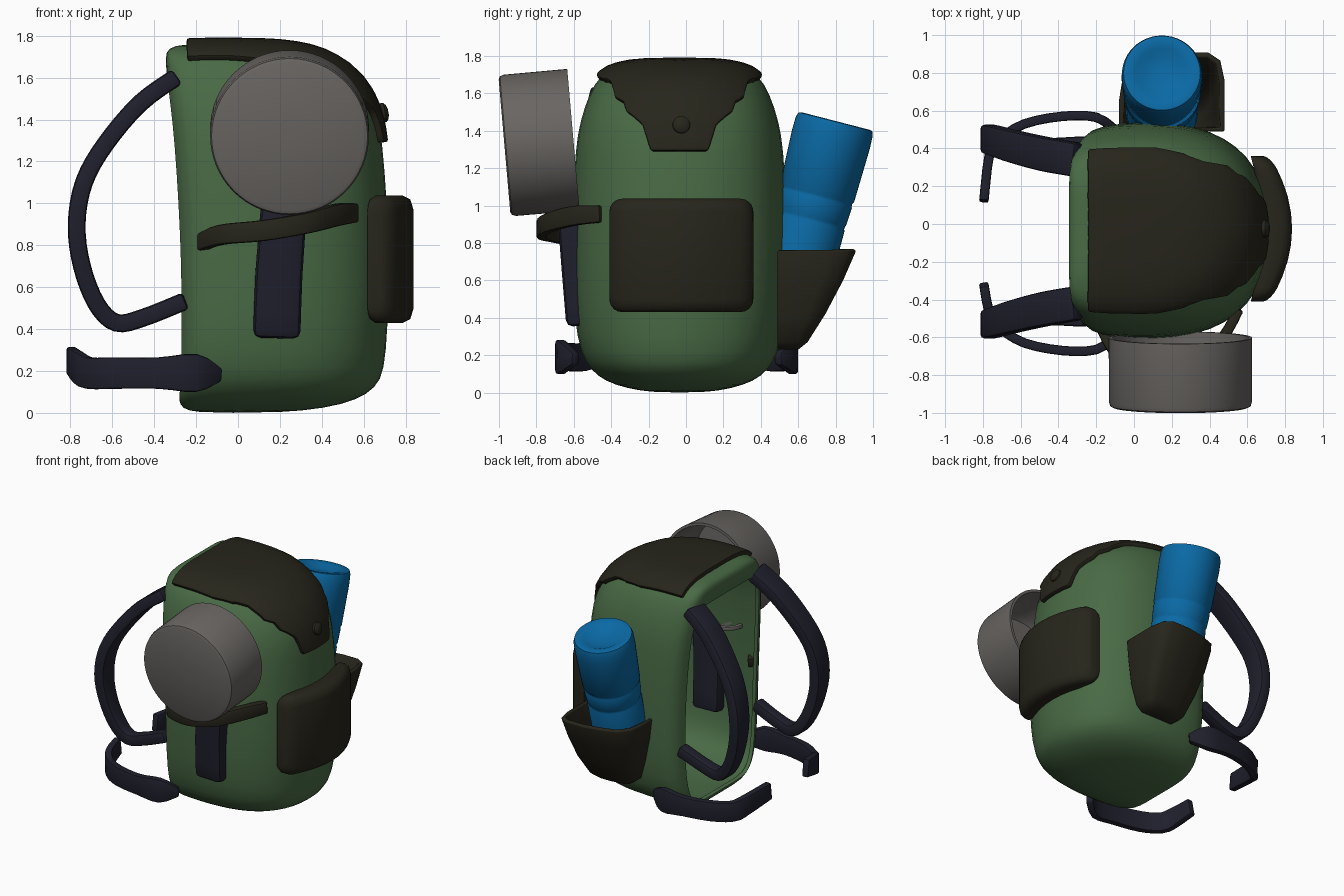
import bpy, bmesh, math
from mathutils import Vector

if "Cube" in bpy.data.objects:
    bpy.data.objects.remove(bpy.data.objects["Cube"])

MID = -0.035  # symmetry plane of the pack in y


def material(name, rgb):
    m = bpy.data.materials.new(name)
    m.diffuse_color = (*rgb, 1)
    m.use_nodes = True
    m.node_tree.nodes["Principled BSDF"].inputs["Base Color"].default_value = m.diffuse_color
    return m


GREEN = material("green_canvas", (0.066, 0.145, 0.059))
BROWN = material("dark_olive_brown", (0.02, 0.0185, 0.011))
NAVY = material("dark_navy_webbing", (0.014, 0.014, 0.026))
GREY = material("grey_metal", (0.14, 0.13, 0.122))
BLUE = material("blue_bottle", (0.003, 0.14, 0.37))


def loft(name, rings, mat, closed=True, caps=(True, True), skip=None):
    """Skin a list of equal-length point rings."""
    bm = bmesh.new()
    vs = [[bm.verts.new(p) for p in r] for r in rings]
    n = len(rings[0])
    for i in range(len(vs) - 1):
        for j in range(n if closed else n - 1):
            if skip and skip(i, j):
                continue
            k = (j + 1) % n
            bm.faces.new((vs[i][j], vs[i][k], vs[i + 1][k], vs[i + 1][j]))
    if closed and caps[0]:
        bm.faces.new(vs[0][::-1])
    if closed and caps[1]:
        bm.faces.new(vs[-1])
    bmesh.ops.recalc_face_normals(bm, faces=bm.faces)
    me = bpy.data.meshes.new(name)
    bm.to_mesh(me)
    bm.free()
    ob = bpy.data.objects.new(name, me)
    bpy.context.collection.objects.link(ob)
    me.materials.append(mat)
    return ob


def mod(ob, kind, **kw):
    m = ob.modifiers.new(kind.lower(), kind)
    for k, v in kw.items():
        setattr(m, k, v)


def finish(ob, angle=40):
    """Apply modifiers and smooth by angle."""
    bpy.ops.object.select_all(action='DESELECT')
    ob.select_set(True)
    bpy.context.view_layer.objects.active = ob
    bpy.ops.object.convert(target='MESH')
    bpy.ops.object.shade_smooth_by_angle(angle=math.radians(angle))
    return ob


def lathe(name, profile, base, axis, mat, n=48):
    q = Vector(axis).to_track_quat('Z', 'Y')
    rings = [[Vector(base) + q @ Vector((r * math.cos(2 * math.pi * i / n), r * math.sin(2 * math.pi * i / n), t))
              for i in range(n)] for r, t in profile]
    return finish(loft(name, rings, mat))


def spline(pts, steps=4):
    """Catmull-Rom resampling of tuples of any length."""
    out = []
    for i in range(len(pts) - 1):
        a, b, c, d = pts[max(i - 1, 0)], pts[i], pts[i + 1], pts[min(i + 2, len(pts) - 1)]
        for s in range(steps):
            t = s / steps
            out.append([0.5 * (2 * q + (r - p) * t + (2 * p - 5 * q + 4 * r - w) * t * t
                               + (3 * q - p - 3 * r + w) * t ** 3) for p, q, r, w in zip(a, b, c, d)])
    return out + [list(pts[-1])]


def strap(name, pts, side, thick, mat, steps=4, mirror=None):
    """Flat band along (x, y, z, width) points; side is the width direction."""
    pts = spline(pts, steps)
    if mirror is not None:
        pts = [[x, 2 * mirror - y, z, w] for x, y, z, w in pts]
    P = [Vector(p[:3]) for p in pts]
    rings = []
    for i, p in enumerate(P):
        t = (P[min(i + 1, len(P) - 1)] - P[max(i - 1, 0)]).normalized()
        s = Vector(side)
        s = (s - t * s.dot(t)).normalized()
        a, b = s * pts[i][3] / 2, t.cross(s) * thick / 2
        rings.append([p + a + b, p - a + b, p - a - b, p + a - b])
    ob = loft(name, rings, mat)
    mod(ob, 'BEVEL', width=thick * 0.22, segments=2, angle_limit=0.9)
    return finish(ob)


# Pack body: stacked D-shaped sections (z, back x, front x, half width), open at the back
half = [(0, 0), (0, .4), (0, .75), (.025, .89), (.1, .97), (.3, 1), (.5, .99),
        (.68, .92), (.82, .78), (.92, .58), (.98, .3), (1, 0)]
outline = half + [(u, -v) for u, v in half[-2:0:-1]]
levels = [(0, -.2, .2, .14), (.022, -.27, .42, .28), (.06, -.28, .57, .40), (.12, -.277, .665, .475),
          (.2, -.272, .705, .53), (.4, -.268, .72, .568), (.7, -.27, .73, .575), (1.0, -.283, .718, .575),
          (1.3, -.303, .695, .56), (1.45, -.32, .67, .535), (1.6, -.338, .59, .485),
          (1.7, -.348, .45, .425), (1.74, -.335, .33, .34), (1.762, -.27, .16, .2)]
rings = [[(b + u * (f - b), MID + v * w, z) for u, v in outline] for z, b, f, w in levels]
N = len(outline)
body = loft("pack_body", rings, GREEN, skip=lambda i, j: 2 <= i < 10 and j in (0, 1, N - 2, N - 1))
mod(body, 'SUBSURF', levels=1, render_levels=1)
mod(body, 'SOLIDIFY', thickness=0.025, offset=-1)
finish(body, 50)

# Lid with stepped front flap: (x, z, half width, side droop), wrapped onto the body
rows = [(-.245, 1.80, .45, .45), (-.05, 1.81, .46, .45), (.12, 1.80, .46, .45), (.28, 1.785, .45, .3),
        (.42, 1.75, .43, .1), (.54, 1.68, .40, 0), (.595, 1.61, .375, 0), (.62, 1.575, .32, 0),
        (.655, 1.515, .295, 0), (.675, 1.47, .235, 0), (.69, 1.43, .20, 0), (.71, 1.36, .18, 0), (.72, 1.295, .155, 0)]
grid = []
for x, z, w, d in rows:
    ys = [w * (j / 6 - 1) for j in range(13)]
    grid.append([(x - (.5 * y * y if x > .35 else 0), MID + y, z - d * y * y) for y in ys])
lid = loft("pack_lid", grid, BROWN, closed=False)
mod(lid, 'SUBSURF', subdivision_type='SIMPLE', levels=1, render_levels=1)
mod(lid, 'SHRINKWRAP', target=body, wrap_mode='OUTSIDE_SURFACE', offset=0.01)
mod(lid, 'SOLIDIFY', thickness=0.042, offset=0)
mod(lid, 'BEVEL', width=0.014, segments=2, angle_limit=0.9)
finish(lid)
lathe("lid_button", [(.048, 0), (.046, .02), (.034, .03), (.015, .036)], (.682, -.025, 1.43), (1, 0, .2), BROWN, 20)

# Front pocket: rounded slab bent around the body
slab = []
ends = [.385, .382, .374, .36, .34, .315]
for y in [-e for e in ends] + [-.25, -.17, -.085, 0, .085, .17, .25] + ends[::-1]:
    r = .07
    q = max(0, r - (.385 - abs(y)))
    inset = r - math.sqrt(r * r - q * q)
    front = .837 - .8 * y * y - inset * .5
    back = .67 - .35 * y * y
    z0, z1, c = .43 + inset, 1.037 - inset, .05
    slab.append([(x, -.025 + y, z) for x, z in
                 ((back, z0 + c * .3), (back + c * .4, z0), (front - c, z0), (front - c * .3, z0 + c * .35), (front, z0 + c * 1.3),
                  (front, z1 - c * 1.3), (front - c * .3, z1 - c * .35), (front - c, z1), (back + c * .4, z1), (back, z1 - c * .3))])
finish(loft("front_pocket", slab, BROWN), 60)

# Bottle pocket: tapered open pouch on the +y side (z, x0, x1, outer y)
pouch = []
for z, x0, x1, yo in ((.23, .08, .34, .60), (.27, .03, .39, .65), (.42, -.02, .44, .745), (.6, -.06, .465, .84), (.76, -.08, .48, .91)):
    d, yi = x1 - x0, .49
    pouch.append([(x0 + d * u, yi + (yo - yi) * v, z) for u, v in
                  ((0, 0), (0, .4), (.03, .65), (.14, .84), (.35, .94), (.6, 1), (.85, 1), (.96, .9), (1, .65), (1, .3), (1, 0))])
pocket = loft("bottle_pocket", pouch, BROWN, caps=(True, False))
mod(pocket, 'SOLIDIFY', thickness=0.03, offset=-1)
mod(pocket, 'BEVEL', width=0.008, segments=2, angle_limit=0.9)
finish(pocket, 50)

# Water bottle, tilted outwards, with a dished top and two grooves
lathe("water_bottle", [(.15, -.86), (.19, -.84), (.193, -.56), (.189, -.55), (.189, -.535), (.194, -.525),
                       (.2, -.43), (.197, -.42), (.197, -.405), (.204, -.395), (.214, -.1), (.212, -.03),
                       (.203, -.004), (.187, 0), (.14, -.01), (.1, -.035), (.03, -.04)],
      (.148, .8, 1.452), (0, .25, .97), BLUE)

# Cooking pot hung on the -y side, mouth towards the pack
lathe("cooking_pot", [(.02, .34), (.33, .34), (.356, .3), (.36, 0), (.38, 0), (.379, .34), (.372, .362), (.355, .37), (.02, .37)],
      (.246, -.602, 1.352), (0, -.996, -.087), GREY, 64)
arc = [(.06 + .13 * math.cos(a), -.575 + .12 * math.sin(a), 1.06, .03) for a in [math.pi * i / 8 for i in range(9)]]
strap("pot_handle", arc, (0, 0, 1), .03, GREY, 2)

# Webbing panel and band that hold the pot
strap("pot_webbing", [(.185, -.56, .36, .225), (.195, -.585, .66, .225), (.22, -.61, .99, .22)], (1, 0, 0), .16, NAVY, 2)
strap("pot_band", [(-.18, -.54, .81, .08), (-.08, -.7, .85, .095), (.12, -.77, .87, .1), (.32, -.74, .905, .1),
                   (.47, -.6, .945, .105), (.555, -.45, .955, .09)], (0, 0, 1), .055, BROWN)

# Shoulder straps and hip belt, mirrored about the pack's middle
for tag, mirror in (("left", None), ("right", -.04)):
    strap("shoulder_strap_" + tag,
          [(-.3, .34, 1.6, .18), (-.47, .37, 1.475, .18), (-.635, .41, 1.28, .17), (-.735, .44, 1.1, .16),
           (-.77, .45, .9, .15), (-.745, .44, .7, .13), (-.675, .42, .52, .12), (-.58, .41, .43, .1),
           (-.45, .41, .455, .09), (-.25, .42, .535, .09)], (0, 1, 0), .085, NAVY, mirror=mirror)
    end = .12 if mirror is None else .22
    strap("hip_belt_" + tag,
          [(-.09, .49, .18, .06), (-.2, .565, .19, .18), (-.38, .57, .19, .15), (-.58, .53, .19, .15),
           (-.71, .45, .19, .15), (-.765, .37, .22, .15), (-.795, end, .25, .13)], (0, 0, 1), .05, NAVY, 3,
          None if mirror is None else -.05)
